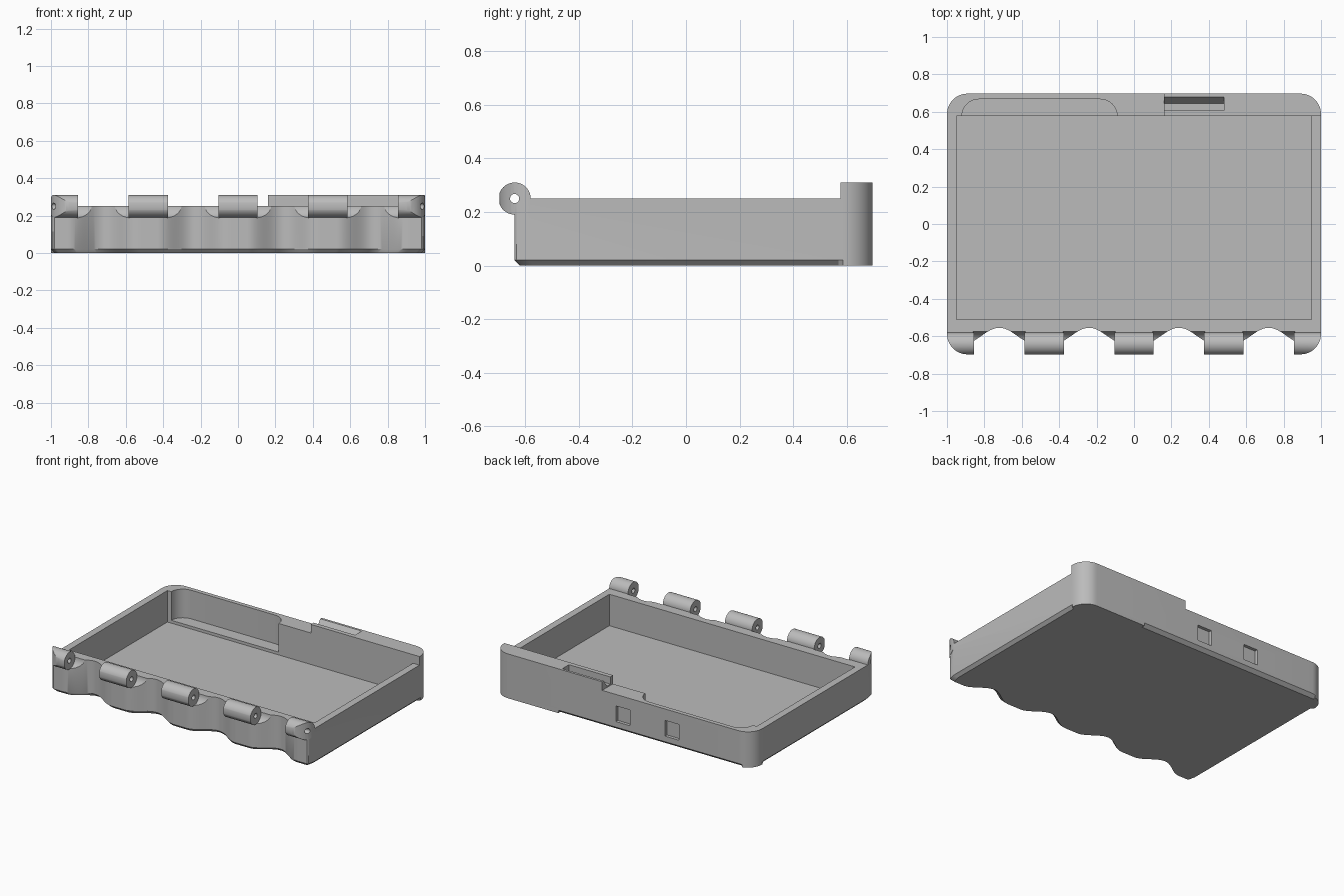
import bpy, bmesh
from math import pi, cos, sin, sqrt

old = bpy.data.objects.get("Cube")
if old:
    bpy.data.objects.remove(old, do_unlink=True)

grey = bpy.data.materials.new("plain grey")
grey.use_nodes = True
grey.diffuse_color = (0.5, 0.5, 0.5, 1)
grey.node_tree.nodes["Principled BSDF"].inputs["Base Color"].default_value = (0.5, 0.5, 0.5, 1)

BACK, FRONT, CORNER = 0.697, -0.64, 0.11
AXIS_Y, AXIS_Z = -0.64, 0.25


def loft(name, rings):
    """Solid made of stacked rings with capped ends."""
    bm = bmesh.new()
    loops = [[bm.verts.new(p) for p in ring] for ring in rings]
    n = len(loops[0])
    for low, high in zip(loops, loops[1:]):
        for i in range(n):
            j = (i + 1) % n
            bm.faces.new((low[i], low[j], high[j], high[i]))
    bm.faces.new(loops[0][::-1])
    bm.faces.new(loops[-1])
    bmesh.ops.recalc_face_normals(bm, faces=bm.faces)
    mesh = bpy.data.meshes.new(name)
    bm.to_mesh(mesh)
    bm.free()
    mesh.materials.append(grey)
    ob = bpy.data.objects.new(name, mesh)
    bpy.context.collection.objects.link(ob)
    return ob


def prism(name, outline, z0, z1):
    return loft(name, [[(x, y, z) for x, y in outline] for z in (z0, z1)])


def bar(name, profile, x0, x1):
    """Side profile (y, z) swept along x."""
    return loft(name, [[(x, y, z) for y, z in profile] for x in (x0, x1)])


def box(name, x0, x1, y0, y1, z0, z1):
    return prism(name, [(x0, y0), (x1, y0), (x1, y1), (x0, y1)], z0, z1)


def arc(cx, cy, r, a0, a1, n=12):
    return [(cx + r * cos(a0 + (a1 - a0) * i / n), cy + r * sin(a0 + (a1 - a0) * i / n))
            for i in range(n + 1)]


def rod(name, r, x0, x1):
    return bar(name, arc(AXIS_Y, AXIS_Z, r, 0, 2 * pi, 48)[:-1], x0, x1)


def combine(target, tool, operation):
    """Apply a boolean and discard the tool."""
    mod = target.modifiers.new(operation.lower(), "BOOLEAN")
    mod.operation, mod.object, mod.solver = operation, tool, "EXACT"
    bpy.context.view_layer.objects.active = target
    bpy.ops.object.modifier_apply(modifier=mod.name)
    bpy.data.objects.remove(tool, do_unlink=True)


def front_edge(x):
    """Scalloped front wall, trimmed to the rounded corners."""
    u = abs(x % 0.48 - 0.24)
    y = FRONT + 0.085 * (0.5 + 0.5 * cos(pi * min(u / 0.19, 1)))
    over = max(abs(x) - (1 - CORNER), 0)
    return max(y, -BACK + CORNER - sqrt(max(CORNER ** 2 - over ** 2, 0)))


# Tray body with a chamfered foot on the front and sides
cx, cy = 1 - CORNER, BACK - CORNER
outline = [(i / 100, front_edge(i / 100)) for i in range(-100, 101)]
outline += [(1, 0.57)] + arc(cx, cy, CORNER, 0, pi / 2)
outline += arc(-cx, cy, CORNER, pi / 2, pi) + [(-1, 0.57)]
foot = [(x * 0.98 if y < 0.58 else x, y + 0.02 if y < -0.5 else y, 0) for x, y in outline]
tray = loft("tray", [foot] + [[(x, y, z) for x, y in outline] for z in (0.02, 0.31)])

# Lower the rim everywhere except the raised back lip
combine(tray, prism("rim_cut", [(-1.1, -1), (1.1, -1), (1.1, 0.577), (0.16, 0.577),
                                (0.16, 0.8), (-1.1, 0.8)], 0.25, 0.5), "DIFFERENCE")

# Main cavity and the rounded pocket in the back wall
combine(tray, box("cavity", -0.95, 0.95, -0.51, 0.577, 0.03, 0.5), "DIFFERENCE")
pocket = [(-0.92, 0.5), (-0.09, 0.5)]
pocket += arc(-0.18, 0.577, 0.09, 0, pi / 2) + arc(-0.83, 0.577, 0.09, pi / 2, pi)
combine(tray, prism("pocket", pocket, 0.05, 0.5), "DIFFERENCE")

# Latch groove with a sloped back
combine(tray, bar("latch_groove", [(0.608, 0.26), (0.645, 0.26), (0.68, 0.31),
                                   (0.68, 0.4), (0.608, 0.4)], 0.1, 0.48), "DIFFERENCE")

# Square recesses in the back and the thumb chamfer under it
for x in (0, -0.38):
    combine(tray, box("recess", x - 0.055, x + 0.055, 0.675, 0.8, 0.06, 0.17), "DIFFERENCE")
combine(tray, bar("back_chamfer", [(BACK - 0.025, -0.001), (BACK + 0.01, -0.001),
                                   (BACK + 0.01, 0.03)], -0.92, 0.5), "DIFFERENCE")

# Round clearance between the hinge knuckles
for x in (-0.72, -0.24, 0.24, 0.72):
    combine(tray, rod("clearance", 0.064, x - 0.14, x + 0.14), "DIFFERENCE")

# Hinge knuckles, trimmed to the rounded corners
plan = arc(cx, cy, CORNER, 0, pi / 2) + arc(-cx, cy, CORNER, pi / 2, pi)
plan += arc(-cx, -cy, CORNER, pi, 1.5 * pi) + arc(cx, -cy, CORNER, 1.5 * pi, 2 * pi)
for i in range(-2, 3):
    x = i * 0.48
    knuckle = rod("knuckle", 0.06, max(x - 0.105, -1.05), min(x + 0.105, 1.05))
    combine(knuckle, prism("corner_trim", plan, 0, 0.5), "INTERSECT")
    combine(tray, knuckle, "UNION")

# Pin hole through every knuckle
combine(tray, rod("pin_hole", 0.017, -1.2, 1.2), "DIFFERENCE")

bpy.ops.object.select_all(action="DESELECT")
tray.select_set(True)
bpy.context.view_layer.objects.active = tray
bpy.ops.object.shade_smooth_by_angle(angle=0.5)
